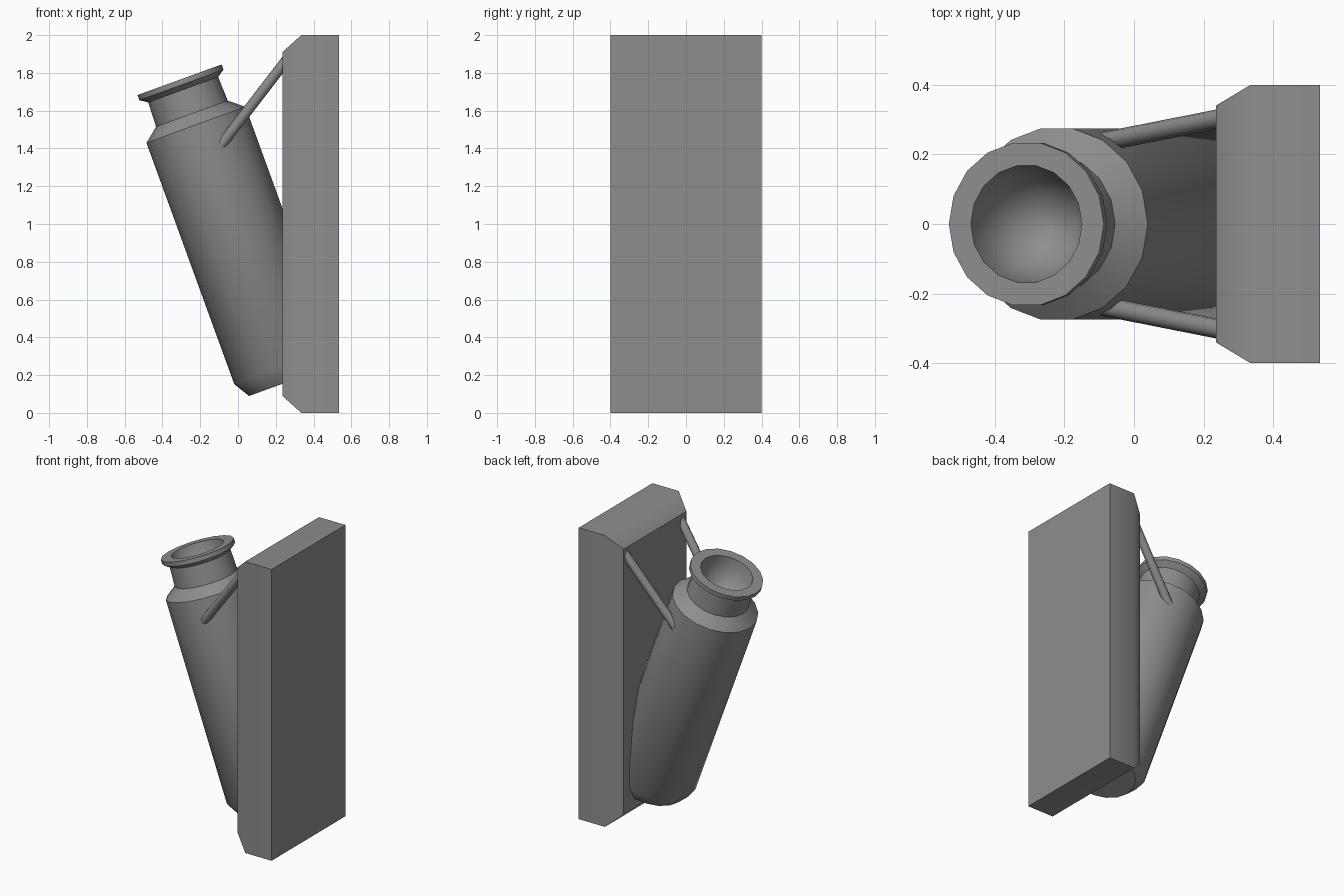
import bpy, bmesh, math
from mathutils import Vector, Matrix

if "Cube" in bpy.data.objects:
    bpy.data.objects.remove(bpy.data.objects["Cube"])

grey = bpy.data.materials.new("mid grey")
grey.diffuse_color = (0.27, 0.27, 0.27, 1)
grey.use_nodes = True
grey.node_tree.nodes["Principled BSDF"].inputs["Base Color"].default_value = grey.diffuse_color


def finish(name, bm):
    bmesh.ops.recalc_face_normals(bm, faces=bm.faces)
    me = bpy.data.meshes.new(name)
    bm.to_mesh(me)
    bm.free()
    me.materials.append(grey)
    ob = bpy.data.objects.new(name, me)
    bpy.context.collection.objects.link(ob)
    bpy.ops.object.select_all(action='DESELECT')
    ob.select_set(True)
    bpy.context.view_layer.objects.active = ob
    bpy.ops.object.shade_smooth_by_angle(angle=math.radians(45))
    return ob


def lathe(name, profile, sides, matrix):
    """Stack rings of (radius, height), cap the ends."""
    bm = bmesh.new()
    rings = []
    for r, z in profile:
        rings.append([bm.verts.new(matrix @ Vector((r * math.cos(a), r * math.sin(a), z)))
                      for a in (2 * math.pi * i / sides for i in range(sides))])
    for a, b in zip(rings, rings[1:]):
        for i in range(sides):
            j = (i + 1) % sides
            bm.faces.new((a[i], a[j], b[j], b[i]))
    bm.faces.new(rings[0])
    bm.faces.new(rings[-1])
    return finish(name, bm)


# wall plate with chamfered front
bm = bmesh.new()
loops = []
for x, y, z0, z1 in ((0.535, 0.4, 0, 2), (0.335, 0.4, 0, 2), (0.235, 0.34, 0.09, 1.91)):
    loops.append([bm.verts.new((x, *c)) for c in ((-y, z0), (y, z0), (y, z1), (-y, z1))])
for a, b in zip(loops, loops[1:]):
    for i in range(4):
        j = (i + 1) % 4
        bm.faces.new((a[i], a[j], b[j], b[i]))
bm.faces.new(loops[0])
bm.faces.new(loops[-1])
finish("wall_plate", bm)

# tilted vessel: chamfered base, shoulder, neck, lip and rounded hollow
outside = [(0.227, -1.445), (0.279, -1.36), (0.279, 0), (0.202, 0.063),
           (0.197, 0.198), (0.237, 0.225), (0.237, 0.254)]
hollow = [(0.17 * math.cos(t), 0.254 - 0.22 * math.sin(t))
          for t in (math.radians(a) for a in (0, 15, 30, 45, 60, 75, 87))]
tilt = Matrix.Translation((-0.2225, 0, 1.525)) @ Matrix.Rotation(math.radians(-20), 4, 'Y')
lathe("vessel", outside + hollow, 18, tilt)

# two support rods from the plate to the vessel
for side, label in ((-1, "front"), (1, "back")):
    low = Vector((-0.12, side * 0.23, 1.378))
    high = Vector((0.275, side * 0.308, 1.892))
    d = high - low
    m = Matrix.Translation(low) @ d.to_track_quat('Z', 'Y').to_matrix().to_4x4()
    lathe(label + "_support_rod", [(0.028, 0), (0.028, d.length)], 12, m)
